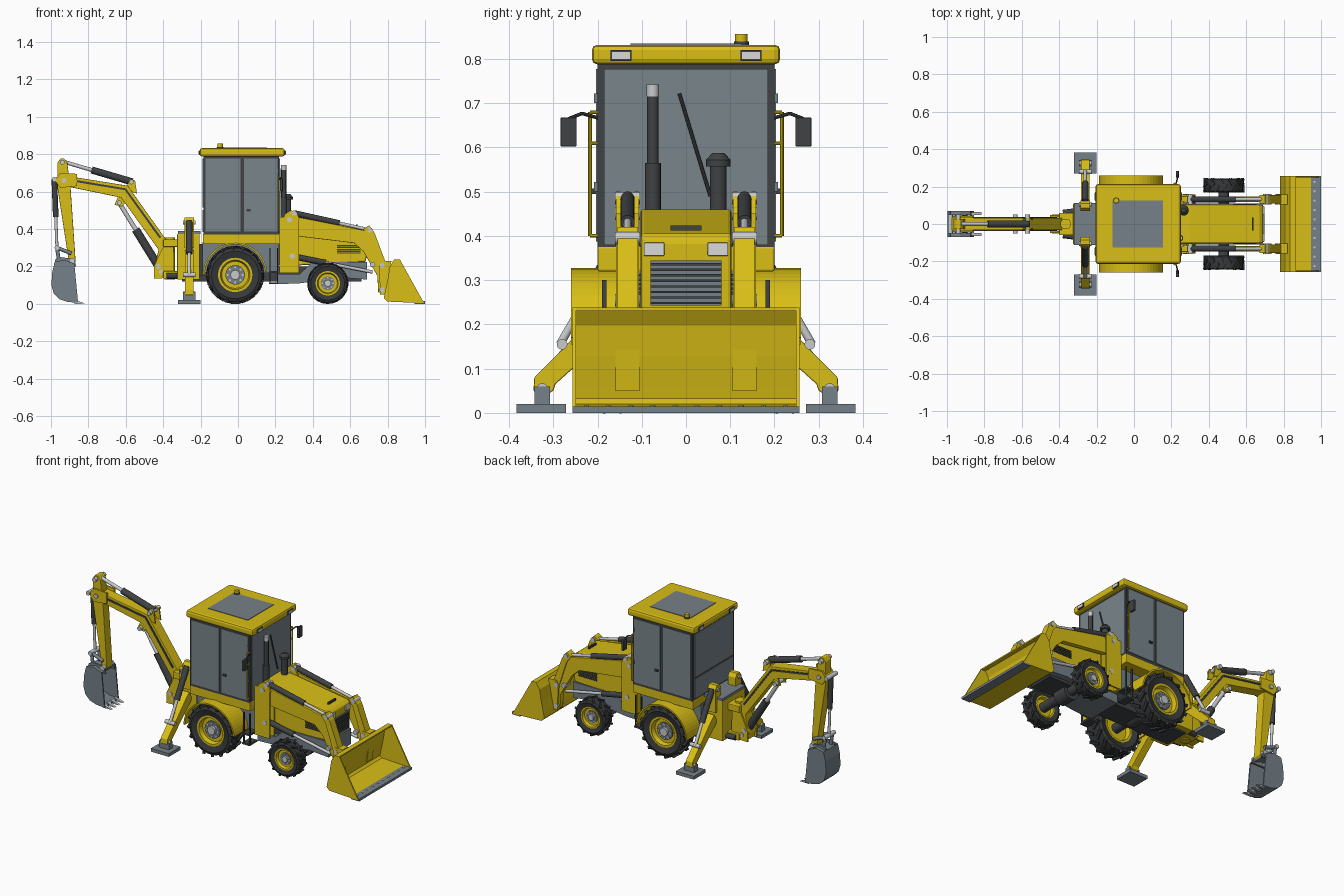
import bpy, bmesh, math
from mathutils import Vector, Matrix

if "Cube" in bpy.data.objects:
    bpy.data.objects.remove(bpy.data.objects["Cube"])

def mat(name, r, g, b):
    m = bpy.data.materials.new(name)
    m.diffuse_color = (r, g, b, 1)
    m.use_nodes = True
    m.node_tree.nodes["Principled BSDF"].inputs["Base Color"].default_value = m.diffuse_color
    return m

YEL = mat("yellow paint", .70, .52, .008)
GLASS = mat("window glass", .19, .235, .26)
SLATE = mat("slate steel", .18, .22, .25)
DARK = mat("dark frame", .05, .054, .058)
TYRE = mat("tyre rubber", .038, .04, .042)
SILVER = mat("polished steel", .58, .59, .60)
LAMP = mat("lamp lens", .70, .70, .68)

def finish(name, bm, m, bevel=0, smooth=False):
    bmesh.ops.recalc_face_normals(bm, faces=bm.faces)
    me = bpy.data.meshes.new(name)
    bm.to_mesh(me)
    bm.free()
    me.materials.append(m)
    ob = bpy.data.objects.new(name, me)
    bpy.context.collection.objects.link(ob)
    if bevel:
        b = ob.modifiers.new("bevel", 'BEVEL')
        b.width, b.segments = bevel, 2
    if smooth:
        bpy.context.view_layer.objects.active = ob
        ob.select_set(True)
        bpy.ops.object.shade_smooth_by_angle(angle=math.radians(40))
        ob.select_set(False)
    return ob

def prism(name, pts, a0, a1, m, axis='y', bevel=0):
    """Extrude an outline: (x,z) along y, or (y,z) along x."""
    bm = bmesh.new()
    put = (lambda p, a: (p[0], a, p[1])) if axis == 'y' else (lambda p, a: (a, p[0], p[1]))
    A = [bm.verts.new(put(p, a0)) for p in pts]
    B = [bm.verts.new(put(p, a1)) for p in pts]
    bm.faces.new(A)
    bm.faces.new(B)
    for i in range(len(pts)):
        j = (i + 1) % len(pts)
        bm.faces.new((A[i], A[j], B[j], B[i]))
    return finish(name, bm, m, bevel)

def box(name, x0, x1, y0, y1, z0, z1, m, bevel=0):
    return prism(name, [(x0, z0), (x1, z0), (x1, z1), (x0, z1)], y0, y1, m, bevel=bevel)

def cyl(name, p, q, r, m, r2=None, n=20):
    p, q = Vector(p), Vector(q)
    bm = bmesh.new()
    M = Matrix.Translation((p + q) / 2) @ (q - p).to_track_quat('Z', 'Y').to_matrix().to_4x4()
    bmesh.ops.create_cone(bm, cap_ends=True, segments=n, radius1=r, radius2=r if r2 is None else r2,
                          depth=(q - p).length, matrix=M)
    return finish(name, bm, m, smooth=True)

def pin(name, x, z, y, half, r=.014, m=SILVER):
    cyl(name, (x, y - half, z), (x, y + half, z), r, m)

def ram(name, a, b, r, split=.6):
    """Hydraulic ram: dark barrel from a, bright rod on to b."""
    a, b = Vector(a), Vector(b)
    c = a.lerp(b, split)
    cyl(name + "_barrel", a, c, r, DARK)
    cyl(name + "_rod", c, b, r * .55, SILVER)

def strip(pts, t):
    """Outline of a bent plate of thickness t."""
    off = []
    for i, p in enumerate(pts):
        a, b = pts[max(i - 1, 0)], pts[min(i + 1, len(pts) - 1)]
        d = Vector((b[0] - a[0], b[1] - a[1])).normalized()
        off.append((p[0] - d.y * t, p[1] + d.x * t))
    return pts + off[::-1]

def lathe(name, prof, c, m, n=40):
    """Revolve closed (radius, y) profile round a y axis through c."""
    bm = bmesh.new()
    rings = [[bm.verts.new((c[0] + r * math.cos(k * math.tau / n), c[1] + y,
              c[2] + r * math.sin(k * math.tau / n))) for r, y in prof] for k in range(n)]
    for k in range(n):
        A, B = rings[k], rings[(k + 1) % n]
        for i in range(len(prof)):
            j = (i + 1) % len(prof)
            bm.faces.new((A[i], A[j], B[j], B[i]))
    return finish(name, bm, m, smooth=True)

def wheel(name, x, y, R, w, s, lugs):
    c, h, q = (x, y, R), w / 2, R * .58
    lathe(name + "_tyre", [(q, -h * .8), (R * .82, -h), (R * .93, -h * .85), (R * .95, 0),
                           (R * .93, h * .85), (R * .82, h), (q, h * .8)], c, TYRE)
    lathe(name + "_rim", [(q * 1.02, -h * .85), (q * 1.02, h * .85), (q * .88, h * .85), (q * .8, h * .4),
                          (.01, h * .4), (.01, -h * .4), (q * .8, -h * .4), (q * .88, -h * .85)], c, YEL)
    cyl(name + "_hub_disc", (x, y, R), (x, y + s * h * .55, R), q * .58, SLATE)
    cyl(name + "_hub", (x, y, R), (x, y + s * h * .8, R), q * .28, SILVER)
    for k in range(8):
        a = k * math.tau / 8
        px, pz = x + q * .45 * math.cos(a), R + q * .45 * math.sin(a)
        cyl(name + "_bolt", (px, y, pz), (px, y + s * h * .65, pz), q * .07, SILVER, n=6)
    bm = bmesh.new()  # chevron tread lugs
    for k in range(lugs * 2):
        side = 1 if k % 2 else -1
        M = (Matrix.Translation(c) @ Matrix.Rotation(k * math.pi / lugs, 4, 'Y')
             @ Matrix.Translation((R * .94, side * h * .5, 0)) @ Matrix.Rotation(side * .6, 4, 'X')
             @ Matrix.Diagonal((R * .115, h * 1.02, R * .11, 1)))
        bmesh.ops.create_cube(bm, size=1, matrix=M)
    finish(name + "_lugs", bm, TYRE)

# Chassis, axles and lower body
box("chassis", -.30, .66, -.075, .075, .12, .20, DARK)
box("lower_body", -.19, .22, -.125, .125, .165, .33, SLATE)
box("cab_base", -.187, .222, -.2, .2, .32, .376, YEL, .004)
prism("front_frame", [(.21, .105), (.33, .11), (.56, .14), (.69, .13), (.69, .225), (.40, .225), (.33, .16),
                      (.21, .16)], -.11, .11, SLATE)
for x, z in ((-.015, .155), (.48, .11)):
    cyl("axle", (x, -.2, z), (x, .2, z), .028, DARK)
    cyl("differential", (x, -.045, z), (x, .045, z), .05, DARK)

# Cab: frame, glass, roof
box("cab_frame", -.185, .22, -.2, .2, .37, .79, DARK)
box("windshield", .22, .224, -.185, .185, .38, .777, GLASS)
box("rear_upper_window", -.189, -.185, -.185, .185, .515, .777, GLASS)
box("rear_lower_window", -.189, -.185, -.185, .185, .385, .503, GLASS)
box("roof", -.205, .25, -.213, .213, .788, .832, YEL, .012)
box("roof_hatch", -.115, .155, -.125, .125, .83, .835, SLATE)
cyl("beacon_base", (-.095, .125, .83), (-.095, .125, .84), .017, DARK)
cyl("beacon", (-.095, .125, .84), (-.095, .125, .857), .014, YEL)
cyl("wiper", (.23, .055, .49), (.23, -.015, .722), .004, DARK, n=8)
for s in (1, -1):
    def ybox(name, x0, x1, ya, yb, z0, z1, m, bevel=0):
        return box(name, x0, x1, min(s * ya, s * yb), max(s * ya, s * yb), z0, z1, m, bevel)
    ybox("side_window", -.173, .014, .2, .204, .387, .777, GLASS)
    ybox("door_window", .032, .21, .2, .204, .387, .777, GLASS)
    ybox("door_handle", .045, .066, .2, .212, .495, .507, DARK)
    for x in (.25, -.207):
        box("roof_lamp_rim", x - .002, x + .004, s * .147 - .024, s * .147 + .024, .796, .82, DARK)
        box("roof_lamp", x - .005, x + .006, s * .147 - .02, s * .147 + .02, .8, .816, LAMP)
    for z in (.5, .7):
        ybox("door_hinge", .205, .215, .2, .208, z, z + .022, SLATE)
    # Grab rail
    cyl("grab_rail", (.215, s * .217, .40), (.215, s * .217, .68), .004, YEL, n=8)
    for z in (.40, .61, .68):
        cyl("rail_mount", (.215, s * .195, z), (.215, s * .217, z), .004, YEL, n=8)
    # Mirror
    cyl("mirror_arm", (.22, s * .2, .667), (.23, s * .235, .677), .004, DARK, n=8)
    cyl("mirror_arm", (.23, s * .235, .677), (.235, s * .265, .665), .004, DARK, n=8)
    ybox("mirror", .225, .24, .247, .284, .602, .668, DARK, .003)
    # Wheels, fenders, steps
    wheel("rear_wheel", -.015, s * .195, .155, .115, s, 16)
    wheel("front_wheel", .48, s * .207, .11, .075, s, 13)
    arc = [(-.015 + .163 * math.cos(math.radians(a)), .155 + .163 * math.sin(math.radians(a)))
           for a in range(5, 181, 7)]
    prism("rear_fender", strip(arc, -.009), s * .125, s * .26, YEL)
    for z in (.105, .165):
        ybox("step", .165, .215, .12, .195, z, z + .01, DARK)
    for x in (.168, .208):
        ybox("step_hanger", x, x + .006, .18, .19, .105, .3, DARK)

# Hood, grille, stacks
prism("hood", [(.22, .2), (.685, .225), (.69, .39), (.67, .405), (.30, .46), (.22, .46)], -.103, .103, YEL, bevel=.008)
box("grille", .688, .694, -.08, .08, .243, .345, SLATE)
for k in range(8):
    box("grille_slat", .69, .699, -.08, .08, .246 + k * .0125, .251 + k * .0125, DARK)
box("hood_handle", .63, .64, -.035, .035, .412, .424, DARK)
for s in (1, -1):
    box("headlight", .688, .697, s * .072 - .023, s * .072 + .023, .355, .385, LAMP, .002)
    for k in range(5):
        z = .268 + k * .01
        box("side_vent", .53, .655, s * .103 - .004, s * .103 + .004, z, z + .006, DARK)
cyl("exhaust_muffler", (.245, -.075, .45), (.245, -.075, .565), .018, DARK)
cyl("exhaust_pipe", (.245, -.075, .565), (.245, -.075, .715), .013, DARK)
cyl("exhaust_tip", (.245, -.075, .715), (.245, -.075, .742), .014, SILVER)
cyl("intake_pipe", (.265, .073, .45), (.265, .073, .56), .019, DARK)
cyl("intake_rim", (.265, .073, .557), (.265, .073, .572), .028, DARK)
cyl("intake_cap", (.265, .073, .572), (.265, .073, .588), .028, DARK, .013)

# Front loader
ARM = [(.23, .44), (.25, .47), (.33, .462), (.68, .392), (.72, .355), (.785, .21), (.80, .06), (.75, .06), (.745, .15),
       (.67, .28), (.62, .325), (.33, .36), (.24, .40)]
for s in (1, -1):
    y = s * .132
    for o in (-.021, .021):
        box("loader_tower", .222, .325, y + o - .005, y + o + .005, .165, .465, YEL)
        prism("ram_bracket", [(.24, .45), (.33, .45), (.315, .49), (.28, .50), (.25, .48)], y + o - .005, y + o + .005, YEL)
    box("tower_back", .222, .24, y - .025, y + .025, .165, .44, YEL)
    prism("loader_arm", ARM, y - .015, y + .015, YEL, bevel=.003)
    prism("tilt_lever", [(.67, .40), (.70, .42), (.73, .38), (.79, .22), (.775, .19), (.75, .21), (.70, .36)],
          y - .023, y + .023, YEL)
    ram("tilt_ram", (.30, y, .485), (.705, y, .395), .016, .6)
    ram("lift_ram", (.29, y, .255), (.72, y, .17), .016, .42)
    for x, z in ((.275, .45), (.30, .485), (.705, .395), (.72, .21), (.77, .205), (.77, .075), (.29, .255)):
        pin("loader_pin", x, z, y, .028)
    prism("bucket_ear", [(.76, .05), (.80, .05), (.82, .23), (.765, .23), (.755, .2)], y - .027, y + .027, YEL)
BACK = [(.995, .004), (.80, .012), (.78, .03), (.785, .06), (.80, .13), (.812, .2), (.835, .238), (.865, .238)]
prism("bucket_shell", strip(BACK, -.008), -.255, .255, YEL)
for s in (1, -1):
    prism("bucket_side", BACK, s * .249, s * .257, YEL)
box("bucket_edge", .945, 1.0, -.257, .257, 0, .014, SLATE)
for k in range(10):
    y = -.225 + k * .05
    cyl("edge_bolt", (.965, y, .012), (.965, y, .017), .006, SILVER, n=8)

# Rear frame and stabilisers
box("rear_frame", -.325, -.205, -.11, .11, .13, .375, YEL, .004)
box("rear_deck", -.322, -.2, -.112, .112, .374, .39, SLATE)
box("rear_link", -.21, -.18, -.1, .1, .15, .32, DARK)
for s in (1, -1):
    leg = [(s * a, b) for a, b in ((.10, .24), (.13, .29), (.16, .265), (.343, .08), (.345, .05), (.325, .035),
                                   (.30, .05), (.295, .065))]
    prism("stabiliser_leg", leg, -.284, -.238, YEL, 'x', .003)
    prism("stabiliser_post", [(s * .07, .3), (s * .125, .3), (s * .125, .44), (s * .11, .462), (s * .085, .462),
                              (s * .07, .44)], -.287, -.235, YEL, 'x')
    ram("stabiliser_ram", (-.261, s * .12, .44), (-.261, s * .285, .155), .017, .6)
    for yy, z in ((.325, .055), (.28, .155), (.105, .435)):
        cyl("stabiliser_pin", (-.294, s * yy, z), (-.228, s * yy, z), .012, SILVER)
    box("pad_bracket", -.295, -.227, s * .325 - .018, s * .325 + .018, .015, .06, SLATE)
    box("stabiliser_pad", -.322, -.2, s * .327 - .056, s * .327 + .056, 0, .02, SLATE)

# Backhoe: swing bracket, boom, stick
for z in (.135, .305):
    box("swing_plate", -.40, -.31, -.06, .06, z, z + .04, YEL, .004)
cyl("swing_post", (-.365, 0, .13), (-.365, 0, .355), .028, YEL)
for s in (1, -1):
    prism("swing_cheek", [(-.45, .135), (-.34, .14), (-.345, .33), (-.385, .34), (-.45, .2)],
          s * .037, s * .047, YEL)
    cyl("swing_ram", (-.22, s * .08, .15), (-.38, s * .06, .15), .016, DARK)
BOOM = [(-.975, .675), (-.94, .688), (-.59, .632), (-.375, .33), (-.38, .15), (-.44, .14), (-.45, .18),
        (-.425, .29), (-.625, .568), (-.95, .635)]
prism("boom", BOOM, -.033, .033, YEL, bevel=.003)
HOSE = [(-.92, .66), (-.605, .608), (-.42, .35)]
for s in (1, -1):
    prism("boom_hose", strip(HOSE, .011), s * .031, s * .038, DARK)
    prism("boom_ram_ear", [(-.66, .53), (-.62, .52), (-.57, .58), (-.63, .6)], s * .022, s * .03, YEL)
    prism("stick_ram_ear", [(-.6, .61), (-.54, .59), (-.55, .66), (-.58, .67)], s * .022, s * .03, YEL)
    prism("boom_tip_cheek", [(-.98, .66), (-.95, .62), (-.86, .63), (-.86, .695), (-.95, .70)], s * .031, s * .042, YEL)
ram("boom_ram", (-.425, 0, .2), (-.635, 0, .54), .022, .58)
ram("stick_ram", (-.565, 0, .652), (-.94, 0, .762), .019, .58)
STICK = [(-.965, .755), (-.95, .777), (-.93, .777), (-.913, .755), (-.895, .62), (-.868, .225), (-.885, .21), (-.905, .23),
         (-.965, .62)]
prism("stick", STICK, -.028, .028, YEL, bevel=.003)
ram("bucket_ram", (-.982, 0, .665), (-.968, 0, .30), .015, .55)
for s in (1, -1):
    cyl("bucket_link", (-.968, s * .035, .30), (-.89, s * .035, .27), .010, SLATE)
    cyl("bucket_link", (-.968, s * .035, .30), (-.955, s * .035, .215), .010, SLATE)
    prism("hoe_ear", [(-.975, .2), (-.98, .235), (-.95, .25), (-.875, .24), (-.865, .2)], s * .037, s * .048, SLATE)
for x, z in ((-.94, .757), (-.93, .66), (-.57, .652), (-.635, .54), (-.41, .17), (-.425, .2), (-.982, .665),
             (-.968, .30), (-.885, .232), (-.955, .215)):
    pin("backhoe_pin", x, z, 0, .05, .013)

# Digging bucket
DIG = [(-.875, .215), (-.93, .235), (-.98, .225), (-.993, .17), (-.998, .10), (-.985, .055), (-.955, .025),
       (-.91, .01), (-.855, .006)]
prism("hoe_shell", strip(DIG, .008), -.068, .068, SLATE)
for s in (1, -1):
    prism("hoe_side", DIG, s * .062, s * .070, SLATE)
for k in range(4):
    y = -.055 + k * .0367
    prism("hoe_tooth", [(-.875, 0), (-.815, .001), (-.87, .02)], y - .008, y + .008, SILVER)
